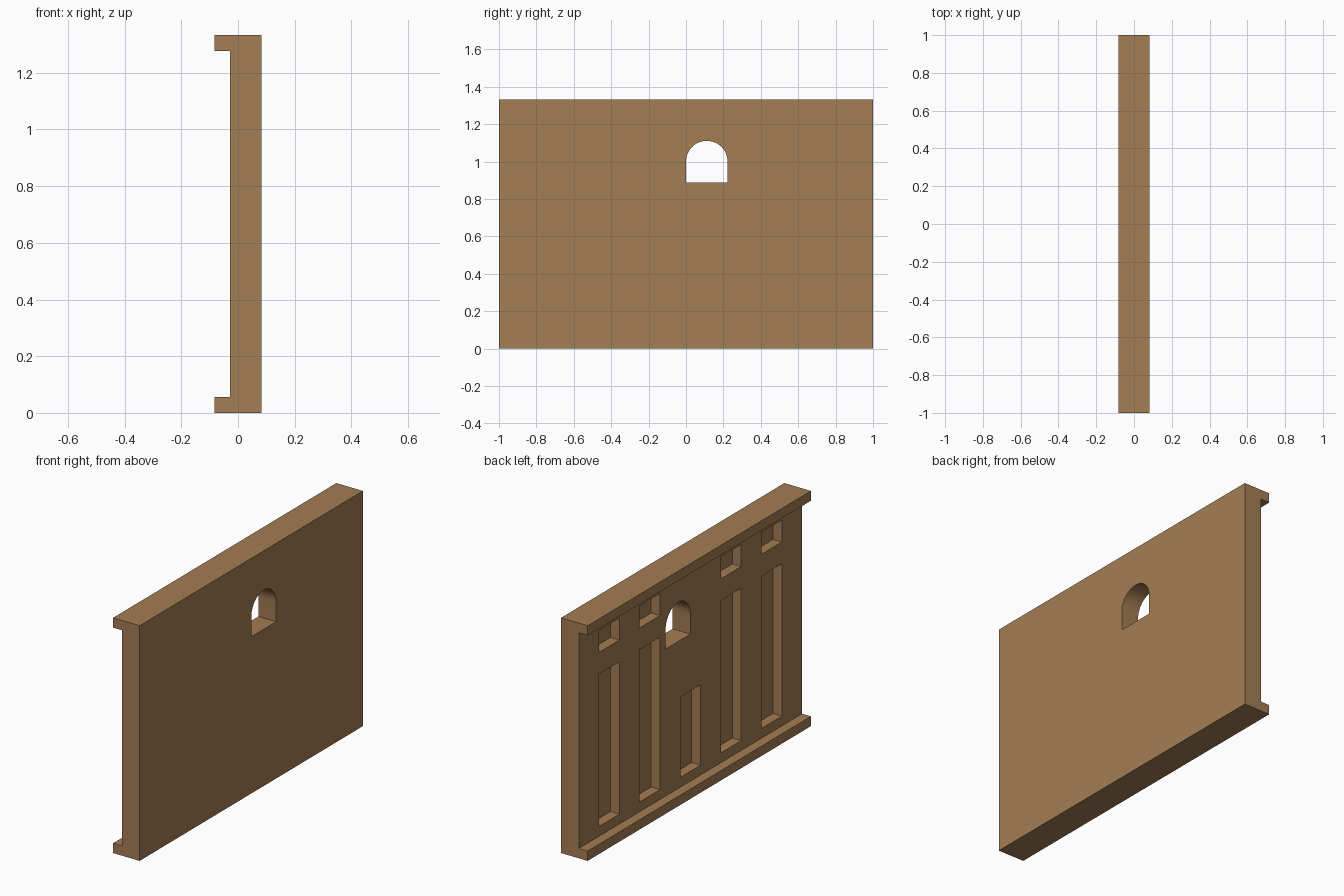
import bpy, bmesh, math
from mathutils import Vector

if "Cube" in bpy.data.objects:
    bpy.data.objects.remove(bpy.data.objects["Cube"])

U = 1 / 18                      # module of the wall
FACE, FLOOR = -0.5 * U, 0.5 * U  # panel face and niche floor in x


def prism(bm, points, offset):
    """Closed prism: a flat outline swept along an offset."""
    face = bm.faces.new([bm.verts.new(p) for p in points])
    res = bmesh.ops.extrude_face_region(bm, geom=[face], use_keep_orig=True)
    verts = [g for g in res["geom"] if isinstance(g, bmesh.types.BMVert)]
    bmesh.ops.translate(bm, verts=verts, vec=Vector(offset))


def make_object(name, bm):
    bmesh.ops.recalc_face_normals(bm, faces=bm.faces[:])
    mesh = bpy.data.meshes.new(name)
    bm.to_mesh(mesh)
    bm.free()
    obj = bpy.data.objects.new(name, mesh)
    bpy.context.scene.collection.objects.link(obj)
    return obj


# Wall: channel profile with top and bottom ledges, swept along y
w, h = 1.5 * U, 24 * U
profile = [(w, 0), (w, h), (-w, h), (-w, h - U), (FACE, h - U),
           (FACE, U), (-w, U), (-w, 0)]
bm = bmesh.new()
prism(bm, [(x, -1, z) for x, z in profile], (0, 2, 0))
wall = make_object("wall_panel", bm)

# Niches: five columns, the middle one short and without a top niche
bm = bmesh.new()
half = 1 / 11


def niche(y, z0, z1):
    x = FACE - 0.03
    prism(bm, [(x, y - half, z0), (x, y + half, z0),
               (x, y + half, z1), (x, y - half, z1)], (FLOOR - x, 0, 0))


for i in range(-2, 3):
    y = i * 4 / 11
    if i == 0:
        niche(y, 2 * U, 0.566)
    else:
        niche(y, 2 * U, 0.975)
        niche(y, 1.098, 22 * U)

# Arched window through the wall
r, yc, zc, seg = 2 * U, 2 * U, 18 * U, 24
arch = [(-0.2, yc + r * math.cos(math.pi * k / seg),
         zc + r * math.sin(math.pi * k / seg)) for k in range(seg + 1)]
arch += [(-0.2, yc - r, 16 * U), (-0.2, yc + r, 16 * U)]
prism(bm, arch, (0.4, 0, 0))
cutter = make_object("opening_cutter", bm)
cutter.hide_render = True

# Cut the openings, then discard the cutter
mod = wall.modifiers.new("openings", 'BOOLEAN')
mod.operation = 'DIFFERENCE'
mod.solver = 'EXACT'
mod.object = cutter
bpy.context.view_layer.objects.active = wall
wall.select_set(True)
bpy.ops.object.modifier_apply(modifier=mod.name)
bpy.data.objects.remove(cutter)

# Brown finish
mat = bpy.data.materials.new("brown")
mat.diffuse_color = (0.37, 0.205, 0.09, 1)
mat.use_nodes = True
mat.node_tree.nodes["Principled BSDF"].inputs["Base Color"].default_value = mat.diffuse_color
wall.data.materials.clear()
wall.data.materials.append(mat)
bpy.ops.object.shade_smooth_by_angle(angle=math.radians(30))
